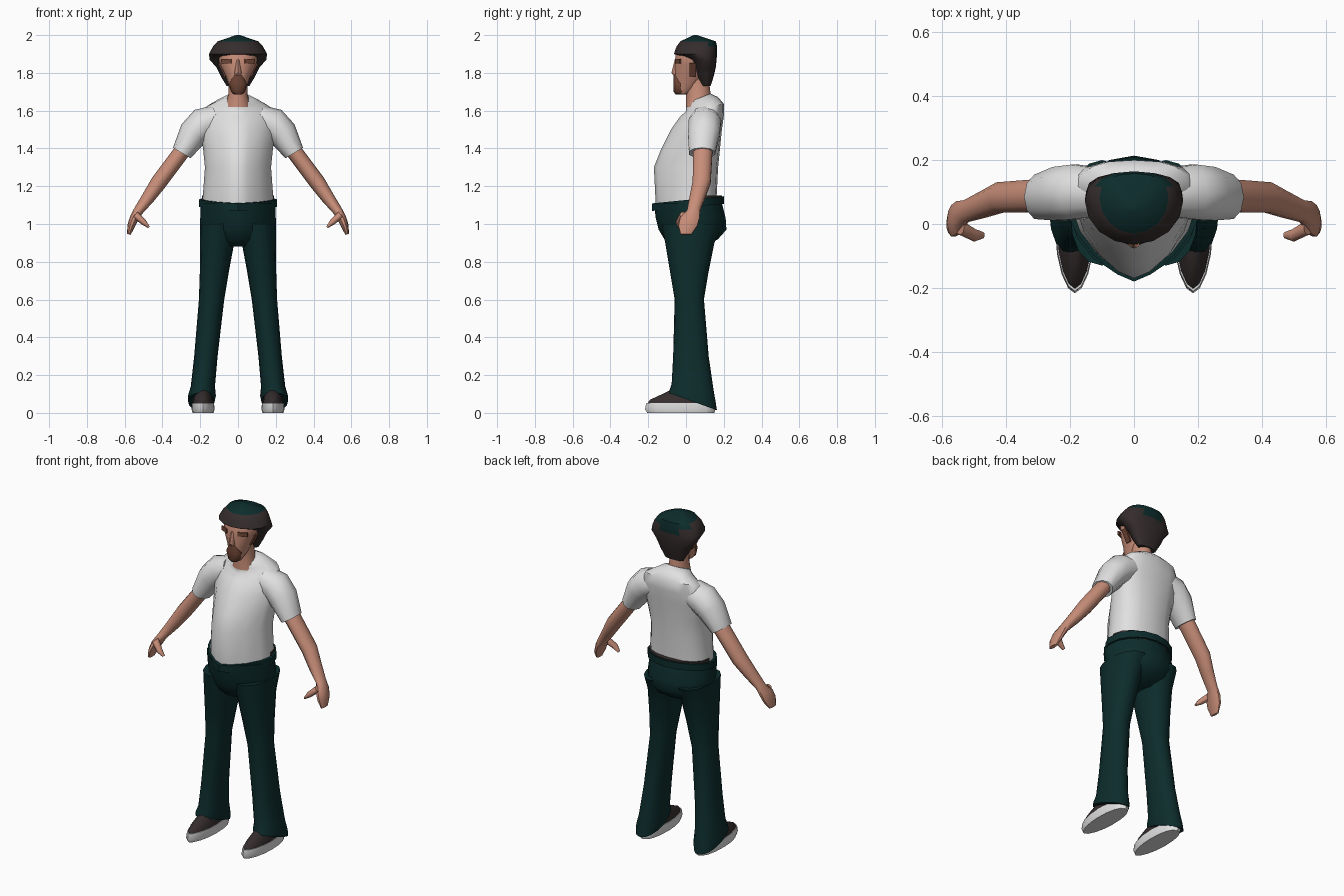
import bpy, bmesh, math
from mathutils import Vector, Matrix

cube = bpy.data.objects.get("Cube")
if cube:
    bpy.data.objects.remove(cube, do_unlink=True)


def material(name, red, green, blue):
    mat = bpy.data.materials.new(name)
    mat.use_nodes = True
    colour = (red, green, blue, 1)
    mat.diffuse_color = colour
    shader = next(node for node in mat.node_tree.nodes if node.type == 'BSDF_PRINCIPLED')
    shader.inputs["Base Color"].default_value = colour
    return mat


WHITE = material("white_cloth", .75, .75, .75)
TEAL = material("dark_teal", .004, .025, .025)
BROWN = material("dark_brown", .036, .026, .026)
SKIN = material("skin", .58, .27, .19)
BEARD = material("beard_brown", .16, .06, .036)


def finish(name, bm, materials, rule=None):
    bmesh.ops.recalc_face_normals(bm, faces=bm.faces)
    if rule:
        for face in bm.faces:
            face.material_index = rule(face.calc_center_median())
    mesh = bpy.data.meshes.new(name)
    bm.to_mesh(mesh)
    bm.free()
    for mat in materials:
        mesh.materials.append(mat)
    mesh.shade_smooth()
    mesh.set_sharp_from_angle(angle=math.radians(45))
    bpy.context.collection.objects.link(bpy.data.objects.new(name, mesh))


def skin_rings(name, rings, materials, rule=None):
    """Bridge a stack of equal rings and cap both ends."""
    bm = bmesh.new()
    loops = [[bm.verts.new(point) for point in ring] for ring in rings]
    count = len(loops[0])
    for lower, upper in zip(loops, loops[1:]):
        for i in range(count):
            j = (i + 1) % count
            bm.faces.new((lower[i], lower[j], upper[j], upper[i]))
    bm.faces.new(loops[0])
    bm.faces.new(loops[-1])
    finish(name, bm, materials, rule)


def power(value, squareness):
    if abs(value) < 1e-6:
        return 0
    return math.copysign(abs(value) ** (2 / squareness), value)


def stack(name, rings, *materials, mid=.5, nose=2, rear=2, sides=16,
          centre=lambda z: 0, slope=lambda z: 0, rule=None):
    """Loft rings of (height, half width, front y, back y).
    mid places the widest line; nose and rear set the squareness of each half."""
    loops = []
    for z, width, front, back in rings:
        widest = front + (back - front) * mid
        loop = []
        for i in range(sides):
            turn = math.tau * i / sides - math.pi / 2
            c, s = math.cos(turn), math.sin(turn)
            depth, square = (widest - front, nose) if s < 0 else (back - widest, rear)
            offset = depth * power(s, square)
            loop.append(Vector((centre(z) + width * power(c, square),
                                widest + offset, z + slope(z) * offset)))
        loops.append(loop)
    skin_rings(name, loops, materials, rule)


def limb(name, side, path, mat, sides=10):
    """Tube along (x, y, z, radius across, radius in y)."""
    loops = []
    for i, (x, y, z, across, deep) in enumerate(path):
        before, after = path[max(i - 1, 0)], path[min(i + 1, len(path) - 1)]
        run = Vector((after[0] - before[0], after[2] - before[2])).normalized()
        loop = []
        for k in range(sides):
            turn = math.tau * k / sides
            reach = across * math.cos(turn)
            loop.append(Vector((side * (x - run.y * reach),
                                y + deep * math.sin(turn), z + run.x * reach)))
        loops.append(loop)
    skin_rings(name, loops, [mat])


def plate(name, centre, size, axis, degrees, mat):
    bm = bmesh.new()
    turn = Matrix.Rotation(math.radians(degrees), 4, axis)
    bmesh.ops.create_cube(bm, size=1, matrix=Matrix.Translation(centre)
                          @ turn @ Matrix.Diagonal((*size, 1)))
    finish(name, bm, [mat])


# Shirt body with a sloping collar
stack("shirt", [
    (1.1, .19, -.16, .16),
    (1.3, .175, -.17, .17),
    (1.4, .185, -.13, .18),
    (1.5, .2, -.08, .19),
    (1.57, .2, -.03, .2),
    (1.62, .17, 0, .2),
    (1.65, .11, 0, .17),
    (1.67, .07, 0, .13),
], WHITE, mid=.6, nose=1.5, rear=2.5, slope=lambda z: 4 * max(0, z - 1.57))

# Neck, face and nose
stack("neck", [
    (1.62, .07, 0, .13),
    (1.69, .05, 0, .13),
    (1.77, .05, 0, .12),
], SKIN)
stack("face", [
    (1.69, .03, -.05, .01),
    (1.72, .045, -.06, .06),
    (1.78, .065, -.06, .11),
    (1.84, .095, -.06, .13),
    (1.9, .11, -.055, .14),
    (1.94, .1, -.035, .14),
], SKIN)
stack("nose", [
    (1.78, .014, -.06, -.03),
    (1.8, .02, -.077, -.03),
    (1.87, .01, -.06, -.03),
], SKIN, sides=8)

# Goatee wrapped around the chin
stack("goatee", [
    (1.685, .02, -.055, .02),
    (1.7, .037, -.065, .01),
    (1.745, .046, -.067, 0),
    (1.79, .02, -.065, -.03),
], BEARD, mid=.4)


# Hair with a teal crown running to a point at the back
def crown(point):
    drooping = point.y > .11 and abs(point.x) < 1.3 * (point.z - 1.86)
    return int(drooping or point.z > 1.97)


stack("hair", [
    (1.73, .06, .08, .13),
    (1.78, .09, .05, .146),
    (1.83, .115, .025, .158),
    (1.87, .15, .01, .162),
    (1.9, .154, -.064, .164),
    (1.94, .132, -.05, .165),
    (1.967, .108, -.03, .158),
    (2, .01, .04, .06),
], BROWN, TEAL, mid=.6, rear=2.4, rule=crown)

# Belt, waistband and seat of the trousers
stack("belt", [(1.1, .19, -.12, .19), (1.15, .19, -.12, .19)],
      BROWN, mid=.55, nose=1.4)
stack("waistband", [(z, .206, -.18, .2) for z in (1.09, 1.13)],
      TEAL, mid=.55, nose=1.4, slope=lambda z: .1)
stack("trouser_seat", [
    (1.11, .196, -.17, .19),
    (1.03, .2, -.16, .21),
    (.97, .2, -.145, .214),
    (.92, .18, -.115, .17),
    (.88, .09, -.07, .1),
], TEAL, nose=1.6)

# Paired parts
for label, side in (("left", 1), ("right", -1)):
    # Flared trouser leg with a slanted hem
    stack(label + "_trouser_leg", [
        (1, .1, -.13, .2),
        (.9, .09, -.11, .15),
        (.75, .077, -.085, .12),
        (.6, .067, -.06, .095),
        (.3, .062, -.068, .12),
        (.14, .064, -.076, .145),
        (.09, .074, -.086, .157),
        (.06, .07, -.092, .164),
    ], TEAL, nose=2.2, rear=2.2, centre=lambda z: side * (.2 - z / 10),
        slope=lambda z: -3 * max(0, .18 - z))

    # Shoe upper and sole
    stack(label + "_shoe", [
        (.045, .056, -.208, .15),
        (.07, .052, -.19, .14),
        (.1, .046, -.125, .12),
        (.125, .038, -.075, .09),
    ], BROWN, nose=1.8, centre=lambda z: side * .185)
    stack(label + "_sole", [
        (0, .056, -.205, .15),
        (.02, .061, -.217, .156),
        (.053, .058, -.21, .15),
    ], WHITE, nose=1.8, rear=2.4, centre=lambda z: side * .185)

    # Sleeve, arm with mitten hand, and thumb
    limb(label + "_sleeve", side, [
        (.11, .1, 1.555, .075, .08),
        (.185, .1, 1.53, .087, .09),
        (.235, .095, 1.48, .08, .088),
        (.298, .085, 1.376, .054, .073),
    ], WHITE)
    limb(label + "_arm", side, [
        (.27, .09, 1.42, .043, .055),
        (.42, .083, 1.22, .043, .05),
        (.475, .06, 1.14, .035, .043),
        (.527, .04, 1.07, .026, .036),
        (.55, .02, 1.03, .024, .054),
        (.566, .01, .99, .02, .052),
        (.578, 0, .945, .01, .03),
    ], SKIN)
    limb(label + "_thumb", side, [
        (.545, -.01, 1.05, .02, .024),
        (.5, -.035, 1.01, .016, .02),
        (.472, -.035, .983, .006, .01),
    ], SKIN)

    # Eyebrow and sideburn
    plate(label + "_eyebrow", (side * .06, -.042, 1.862), (.056, .009, .024),
          'Z', side * 24, BEARD)
    plate(label + "_sideburn", (side * .084, .036, 1.815), (.009, .034, .08),
          'Y', side * 26, BEARD)
